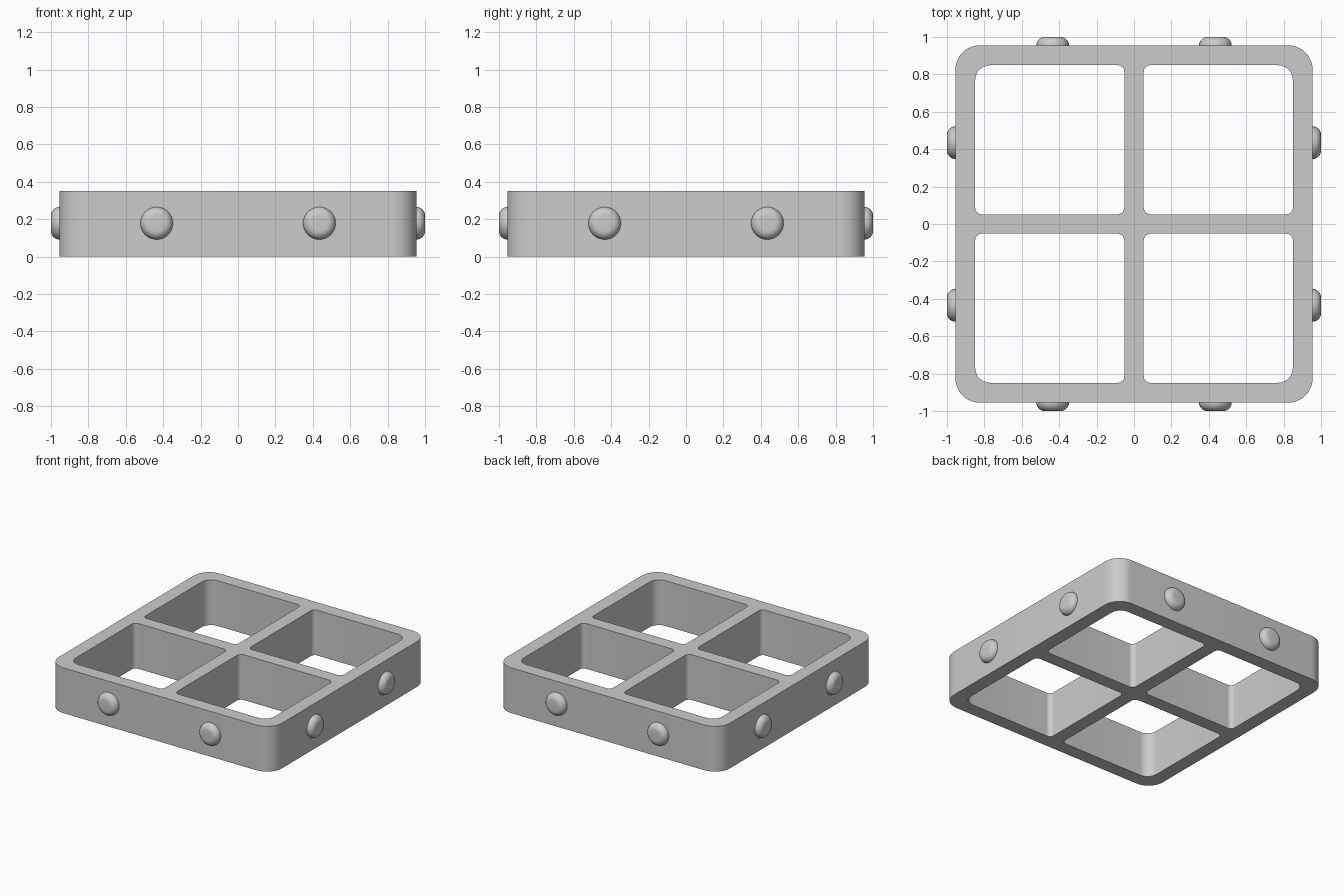
import bpy
import bmesh
from math import pi, sin, cos
from mathutils import Matrix, Vector

cube = bpy.data.objects.get("Cube")
if cube:
    bpy.data.objects.remove(cube, do_unlink=True)

HEIGHT = 0.35
OUTER = 0.955          # half width of the frame
HOLE_IN, HOLE_OUT = 0.052, 0.849

grey = bpy.data.materials.new("plain grey")
grey.use_nodes = True
grey.diffuse_color = (0.6, 0.6, 0.6, 1)
grey.node_tree.nodes["Principled BSDF"].inputs["Base Color"].default_value = (0.6, 0.6, 0.6, 1)


def rounded_rect(x0, x1, y0, y1, radii, steps=10):
    """Outline with one radius per corner, counter-clockwise from the +x +y corner."""
    corners = [(x1, y1, -1, -1), (x0, y1, 1, -1), (x0, y0, 1, 1), (x1, y0, -1, 1)]
    points = []
    for i, ((x, y, sx, sy), r) in enumerate(zip(corners, radii)):
        for k in range(steps + 1):
            a = (i + k / steps) * pi / 2
            points.append((x + sx * r + r * cos(a), y + sy * r + r * sin(a)))
    return points


def finish(obj):
    obj.data.materials.clear()
    obj.data.materials.append(grey)
    bpy.ops.object.select_all(action='DESELECT')
    obj.select_set(True)
    bpy.context.view_layer.objects.active = obj
    bpy.ops.object.shade_smooth_by_angle(angle=pi / 6)


# Frame: rounded square outline with four rounded openings, extruded upwards
outlines = [rounded_rect(-OUTER, OUTER, -OUTER, OUTER, [0.13] * 4)]
for sx in (1, -1):
    for sy in (1, -1):
        xs = sorted((sx * HOLE_IN, sx * HOLE_OUT))
        ys = sorted((sy * HOLE_IN, sy * HOLE_OUT))
        outer_corner = {(1, 1): 0, (-1, 1): 1, (-1, -1): 2, (1, -1): 3}[sx, sy]
        radii = [0.08 if i == outer_corner else 0.035 for i in range(4)]
        outlines.append(rounded_rect(*xs, *ys, radii))

curve = bpy.data.curves.new("frame_outline", 'CURVE')
curve.dimensions = '2D'
curve.fill_mode = 'BOTH'
curve.extrude = HEIGHT / 2
for outline in outlines:
    spline = curve.splines.new('POLY')
    spline.points.add(len(outline) - 1)
    for point, (x, y) in zip(spline.points, outline):
        point.co = (x, y, 0, 1)
    spline.use_cyclic_u = True
frame = bpy.data.objects.new("divided_frame", curve)
bpy.context.collection.objects.link(frame)
bpy.ops.object.select_all(action='DESELECT')
frame.select_set(True)
bpy.context.view_layer.objects.active = frame
bpy.ops.object.convert(target='MESH')
frame = bpy.context.view_layer.objects.active
bm = bmesh.new()
bm.from_mesh(frame.data)
bmesh.ops.translate(bm, verts=bm.verts, vec=(0, 0, HEIGHT / 2))
bmesh.ops.remove_doubles(bm, verts=bm.verts, dist=0.0001)
bmesh.ops.recalc_face_normals(bm, faces=bm.faces)
bm.to_mesh(frame.data)
bm.free()
frame.name = "divided_frame"
finish(frame)

# Studs: flat-topped buttons with a full round edge, two on every side
FLAT, ROUND, SINK = 0.042, 0.045, 0.02
profile = [Vector((FLAT + ROUND, 0, -SINK))]
for k in range(9):
    a = k / 8 * pi / 2
    profile.append(Vector((FLAT + ROUND * cos(a), 0, ROUND * sin(a))))
profile.append(Vector((0, 0, ROUND)))


def make_stud(name, matrix):
    bm = bmesh.new()
    verts = [bm.verts.new(p) for p in profile]
    edges = [bm.edges.new(pair) for pair in zip(verts, verts[1:])]
    bmesh.ops.spin(bm, geom=verts + edges, cent=(0, 0, 0), axis=(0, 0, 1),
                   angle=2 * pi, steps=32)
    bmesh.ops.remove_doubles(bm, verts=bm.verts, dist=0.0001)
    bmesh.ops.recalc_face_normals(bm, faces=bm.faces)
    mesh = bpy.data.meshes.new(name)
    bm.to_mesh(mesh)
    bm.free()
    obj = bpy.data.objects.new(name, mesh)
    obj.matrix_world = matrix
    bpy.context.collection.objects.link(obj)
    finish(obj)


for i, side in enumerate(("front", "left", "back", "right")):
    for j, x in enumerate((-0.435, 0.435)):
        place = Matrix.Translation((x, -OUTER, HEIGHT / 2 + 0.003))
        make_stud(f"{side}_stud_{j + 1}",
                  Matrix.Rotation(i * pi / 2, 4, 'Z') @ place @ Matrix.Rotation(pi / 2, 4, 'X'))
